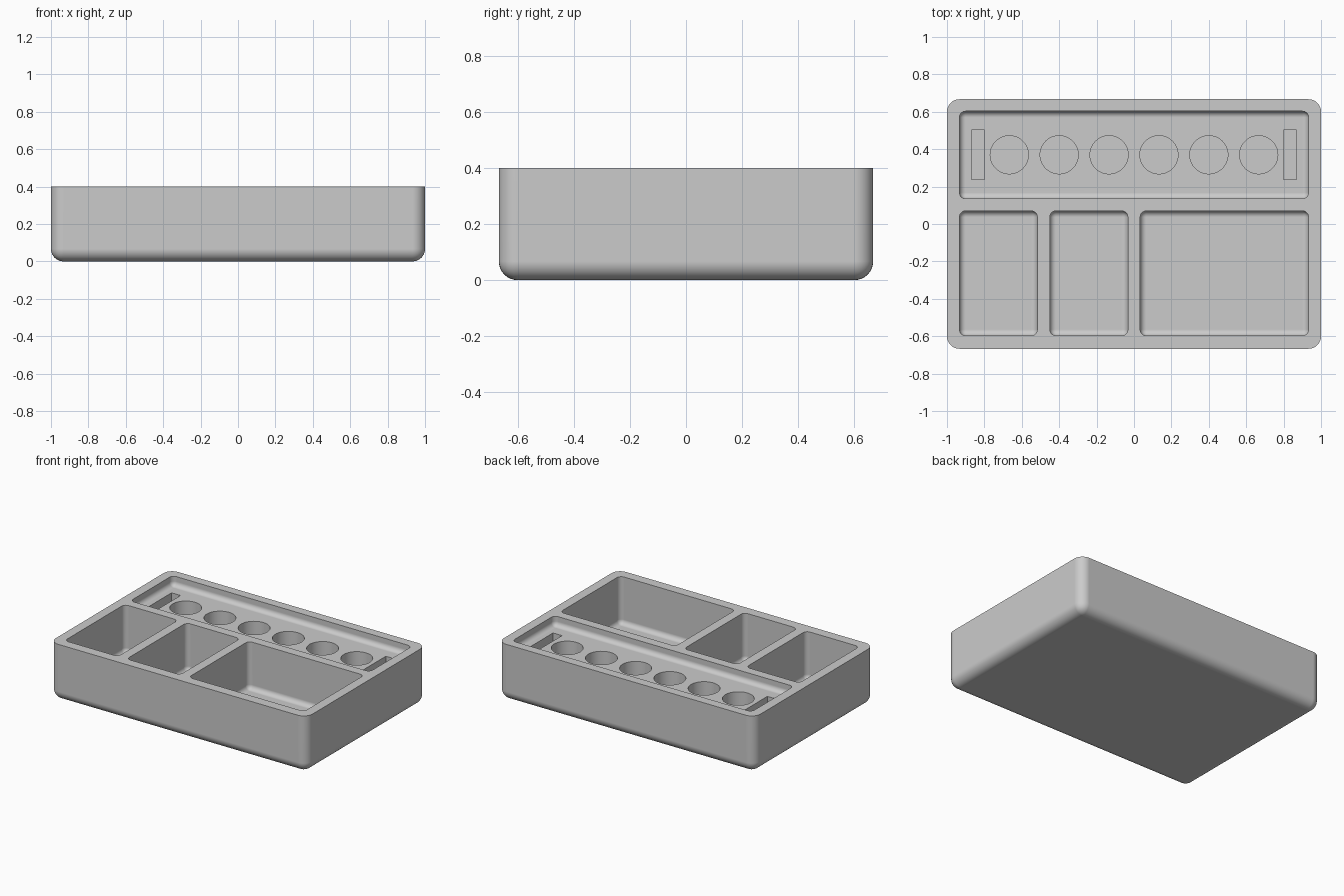
import bpy
import bmesh
from mathutils import Matrix, Vector

default = bpy.data.objects.get("Cube")
if default:
    bpy.data.objects.remove(default, do_unlink=True)

HEIGHT = 0.4
FLOOR = 0.067      # bottom of the deep compartments
SHELF = 0.333      # bottom of the shallow tray
ABOVE = 0.5        # cutters reach past the rim

grey = bpy.data.materials.new("light grey")
grey.use_nodes = True
grey.diffuse_color = (0.6, 0.6, 0.6, 1)
grey.node_tree.nodes["Principled BSDF"].inputs["Base Color"].default_value = grey.diffuse_color


def add_object(name, bm):
    mesh = bpy.data.meshes.new(name)
    bm.to_mesh(mesh)
    bm.free()
    mesh.materials.append(grey)
    obj = bpy.data.objects.new(name, mesh)
    bpy.context.collection.objects.link(obj)
    return obj


def round_box(name, low, high, radius=0):
    """Box with every edge rounded except those around its top."""
    low, high = Vector(low), Vector(high)
    bm = bmesh.new()
    bmesh.ops.create_cube(bm, size=1, matrix=Matrix.Translation((low + high) / 2)
                          @ Matrix.Diagonal((high - low).to_4d()))
    if radius:
        edges = [e for e in bm.edges if min(v.co.z for v in e.verts) < high.z - 0.01]
        bmesh.ops.bevel(bm, geom=edges, offset=radius, segments=8,
                        profile=0.5, affect='EDGES')
    return add_object(name, bm)


def cylinder(name, x, y, bottom, top, radius):
    bm = bmesh.new()
    bmesh.ops.create_cone(bm, cap_ends=True, segments=48, radius1=radius, radius2=radius,
                          depth=top - bottom,
                          matrix=Matrix.Translation((x, y, (bottom + top) / 2)))
    return add_object(name, bm)


# Solid body
body = round_box("organizer_tray", (-1, -0.667, 0), (1, 0.667, HEIGHT), 0.067)

# Shallow tray along the back
cutters = [round_box("shallow_tray_cutter", (-0.933, 0.135, SHELF), (0.933, 0.603, ABOVE), 0.033)]

# Three deep compartments along the front
for x0, x1 in ((-0.933, -0.517), (-0.45, -0.033), (0.033, 0.933)):
    cutters.append(round_box("compartment_cutter", (x0, -0.597, FLOOR), (x1, 0.07, ABOVE), 0.033))

# Row of round holes
for i in range(6):
    cutters.append(cylinder("round_hole_cutter", (i - 2.5) * 0.2667, 0.37, FLOOR, ABOVE, 0.102))

# Narrow slot at each end of the row
for side in (-1, 1):
    x = side * 0.835
    cutters.append(round_box("slot_cutter", (x - 0.035, 0.237, FLOOR), (x + 0.035, 0.503, ABOVE)))

# Cut the pockets and remove the cutters
bpy.ops.object.select_all(action='DESELECT')
bpy.context.view_layer.objects.active = body
body.select_set(True)
for cutter in cutters:
    cut = body.modifiers.new("cut", 'BOOLEAN')
    cut.operation = 'DIFFERENCE'
    cut.solver = 'EXACT'
    cut.object = cutter
    bpy.ops.object.modifier_apply(modifier=cut.name)
    bpy.data.objects.remove(cutter, do_unlink=True)

# Smooth fillets, crisp rims, flat walls
bpy.ops.object.shade_smooth_by_angle(angle=0.6)
normals = body.modifiers.new("flat walls", 'WEIGHTED_NORMAL')
normals.keep_sharp = True
